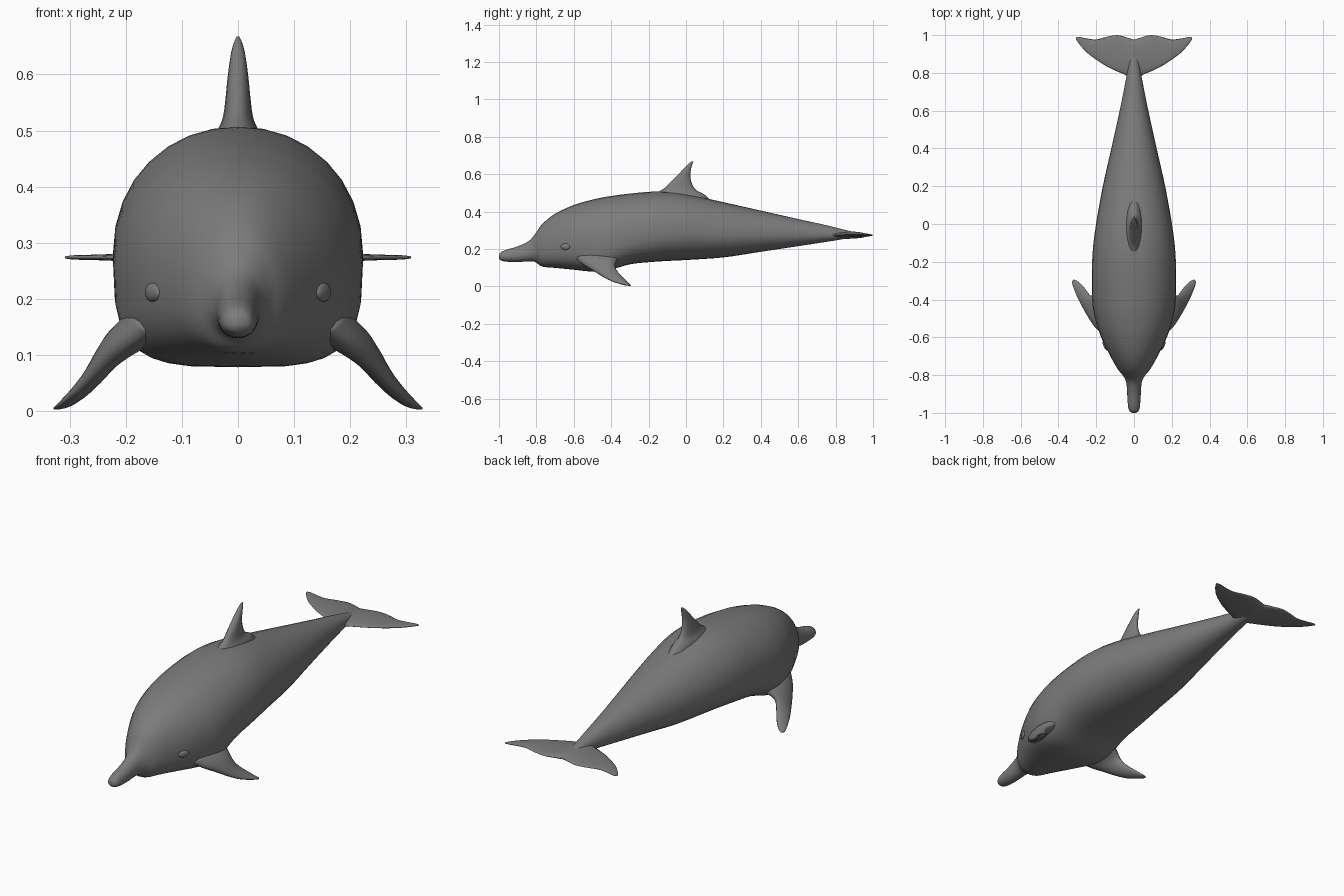
import bpy, bmesh, math
from mathutils import Vector, Matrix

if "Cube" in bpy.data.objects:
    bpy.data.objects.remove(bpy.data.objects["Cube"])

grey = bpy.data.materials.new("slate grey")
grey.diffuse_color = (0.2, 0.2, 0.2, 1)
grey.use_nodes = True
grey.node_tree.nodes["Principled BSDF"].inputs["Base Color"].default_value = grey.diffuse_color


def smooth_rows(rows, steps):
    """Catmull-Rom interpolation through rows of numbers."""
    out = []
    for i in range(len(rows) - 1):
        a, b, c, d = (rows[min(max(i + k, 0), len(rows) - 1)] for k in (-1, 0, 1, 2))
        for s in range(steps):
            t = s / steps
            out.append([0.5 * (2 * q + (r - p) * t + (2 * p - 5 * q + 4 * r - u) * t * t
                               + (3 * q - p - 3 * r + u) * t ** 3)
                        for p, q, r, u in zip(a, b, c, d)])
    return out + [list(rows[-1])]


def finish(name, bm, mirror=False):
    bmesh.ops.recalc_face_normals(bm, faces=bm.faces)
    mesh = bpy.data.meshes.new(name)
    bm.to_mesh(mesh)
    bm.free()
    mesh.materials.append(grey)
    mesh.polygons.foreach_set("use_smooth", [True] * len(mesh.polygons))
    ob = bpy.data.objects.new(name, mesh)
    bpy.context.collection.objects.link(ob)
    if mirror:
        ob.modifiers.new("mirror", 'MIRROR')
    return ob


def loft(name, rings, mirror=False, cap_start=True):
    bm = bmesh.new()
    loops = [[bm.verts.new(p) for p in ring] for ring in rings]
    n = len(loops[0])
    for a, b in zip(loops, loops[1:]):
        for i in range(n):
            j = (i + 1) % n
            bm.faces.new((a[i], a[j], b[j], b[i]))
    if cap_start:
        bm.faces.new(loops[0])
    bm.faces.new(loops[-1])
    return finish(name, bm, mirror)


def fin(name, rows, normal, mirror=False, cap_start=True):
    """Rows: leading point, trailing point, half thickness."""
    normal = Vector(normal).normalized()
    rings = []
    for r in smooth_rows(rows, 3):
        lead, trail, t = Vector(r[0:3]), Vector(r[3:6]), max(r[6], 0.001)
        rings.append([(lead + trail) / 2 + (lead - trail) / 2 * math.cos(a) + normal * t * math.sin(a)
                      for a in (2 * math.pi * k / 16 for k in range(16))])
    return loft(name, rings, mirror, cap_start)


# Body with beak: y, bottom, top, half width, lower section exponent
stations = [
    (-1.0, .150, .166, .008, 2), (-.99, .139, .182, .024, 2), (-.96, .132, .196, .032, 2),
    (-.9, .130, .214, .036, 2), (-.84, .134, .243, .041, 2), (-.805, .130, .283, .057, 2.1),
    (-.77, .106, .332, .085, 2.3), (-.7, .099, .388, .125, 2.6), (-.6, .089, .435, .174, 3),
    (-.5, .079, .464, .206, 3.5), (-.42, .083, .480, .220, 3.4), (-.3, .118, .496, .223, 2.8),
    (-.15, .133, .507, .219, 2.4), (0, .141, .493, .201, 2.1), (.2, .155, .450, .165, 2),
    (.4, .185, .405, .120, 2), (.6, .215, .360, .076, 2), (.75, .238, .327, .046, 2),
    (.85, .254, .302, .028, 2), (.93, .266, .284, .012, 2), (.965, .271, .279, .004, 2)]
rings = []
for y, lo, hi, w, e in smooth_rows(stations, 4):
    zc = lo + (hi - lo) * 0.42
    ring = []
    for k in range(32):
        a = 2 * math.pi * k / 32
        c, s = math.cos(a), math.sin(a)
        p = 2 / (e if s < 0 else 2.08)
        x = math.copysign(abs(c) ** p, c) * w
        z = abs(s) ** p * (hi - zc if s > 0 else lo - zc)
        ring.append((x, y, zc + z))
    rings.append(ring)
loft("body", rings)

# Dorsal fin: height, front, back, half thickness
dorsal = [(.44, -.19, .15, .055), (.49, -.165, .10, .042), (.51, -.14, .062, .032),
          (.528, -.112, .042, .026), (.56, -.08, .028, .022), (.60, -.04, .023, .018),
          (.64, -.003, .030, .012), (.66, .018, .037, .006), (.668, .031, .040, .002)]
fin("dorsal_fin", [(0, f, z, 0, b, z, t) for z, f, b, t in dorsal], (1, 0, 0))

# Tail flukes: distance out, front, back, half thickness
flukes = [(0, .74, .975, .020), (.04, .785, .988, .014), (.09, .808, 1.0, .010),
          (.15, .838, .990, .008), (.20, .870, .977, .007), (.25, .908, .982, .005),
          (.29, .952, .990, .004), (.308, .978, .988, .002)]
fin("tail_flukes", [(x, f, .274, x, b, .274, t) for x, f, b, t in flukes], (0, 0, 1),
    mirror=True, cap_start=False)

# Side flippers
flippers = [(.16, -.59, .15, .16, -.35, .16, .040), (.20, -.55, .118, .212, -.375, .128, .030),
            (.235, -.50, .088, .233, -.378, .102, .023), (.265, -.45, .056, .250, -.358, .070, .018),
            (.292, -.40, .030, .272, -.328, .040, .014), (.316, -.345, .012, .297, -.304, .016, .009),
            (.329, -.308, .004, .318, -.294, .005, .003)]
fin("flippers", flippers, (.77, 0, .64), mirror=True)

# Eyes: shallow bumps lying along the head
bm = bmesh.new()
bmesh.ops.create_uvsphere(bm, u_segments=16, v_segments=10, radius=1,
                          matrix=Matrix.Translation((.151, -.645, .212))
                          @ Matrix.Rotation(math.radians(-27), 4, 'Z')
                          @ Matrix.Diagonal((.010, .028, .017, 1)))
finish("eyes", bm, mirror=True)
